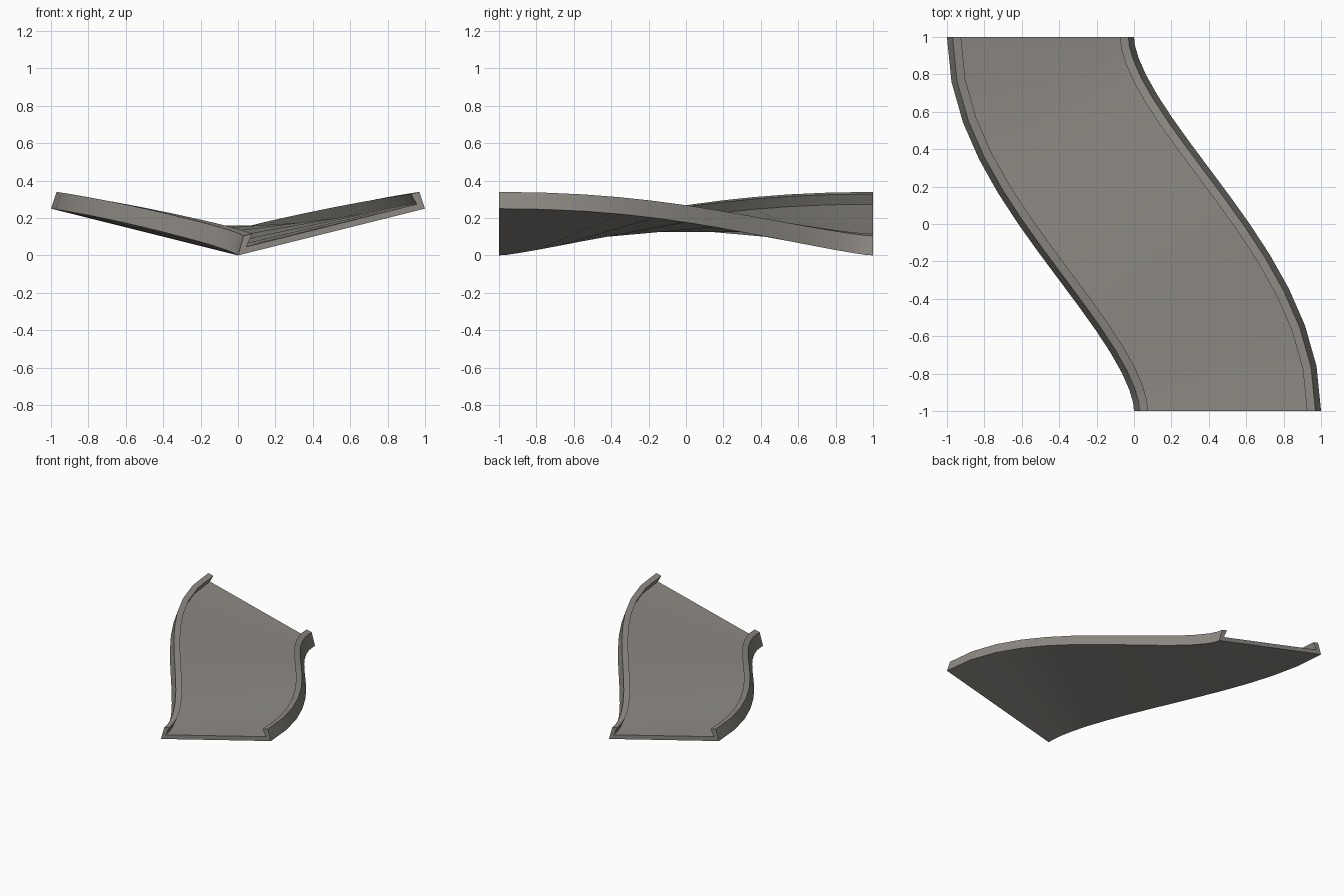
import bpy, bmesh, math

if "Cube" in bpy.data.objects:
    bpy.data.objects.remove(bpy.data.objects["Cube"])

STEPS = 14      # segments along the S-curve
BANK = 0.25     # side slope at each end
HALF = 0.5      # half width

# Cross-section: flat bottom, leaning side rails with an inner overhang
left_rail = [(-HALF, 0.0), (-HALF + 0.03, 0.097), (-HALF + 0.075, 0.097), (-HALF + 0.045, 0.035)]
profile = left_rail + [(-u, v) for u, v in reversed(left_rail)]

mat = bpy.data.materials.new("warm grey")
mat.diffuse_color = (0.27, 0.255, 0.23, 1)
mat.use_nodes = True
mat.node_tree.nodes["Principled BSDF"].inputs["Base Color"].default_value = mat.diffuse_color


def section(t):
    """Points of the banked cross-section at position t along the path."""
    s = t * t * (3 - 2 * t)
    cx, cy = 0.5 - s, 2 * t - 1
    angle = math.atan2(6 * t * (1 - t), 2)
    slope = BANK * (1 - 2 * s)
    return [(cx + u * math.cos(angle), cy + u * math.sin(angle),
             BANK / 2 + slope * u + v) for u, v in profile]


# Sweep the section along the path
bm = bmesh.new()
rings = [[bm.verts.new(p) for p in section(i / STEPS)] for i in range(STEPS + 1)]
n = len(profile)
for a, b in zip(rings, rings[1:]):
    for j in range(n):
        k = (j + 1) % n
        bm.faces.new((a[j], a[k], b[k], b[j]))
bm.faces.new(rings[0])
bm.faces.new(rings[-1][::-1])
bmesh.ops.recalc_face_normals(bm, faces=bm.faces)

mesh = bpy.data.meshes.new("banked_track")
bm.to_mesh(mesh)
bm.free()
mesh.materials.append(mat)
track = bpy.data.objects.new("banked_track", mesh)
bpy.context.collection.objects.link(track)

# Smooth along the sweep, sharp at rail edges
bpy.context.view_layer.objects.active = track
track.select_set(True)
bpy.ops.object.shade_smooth_by_angle(angle=math.radians(30))
